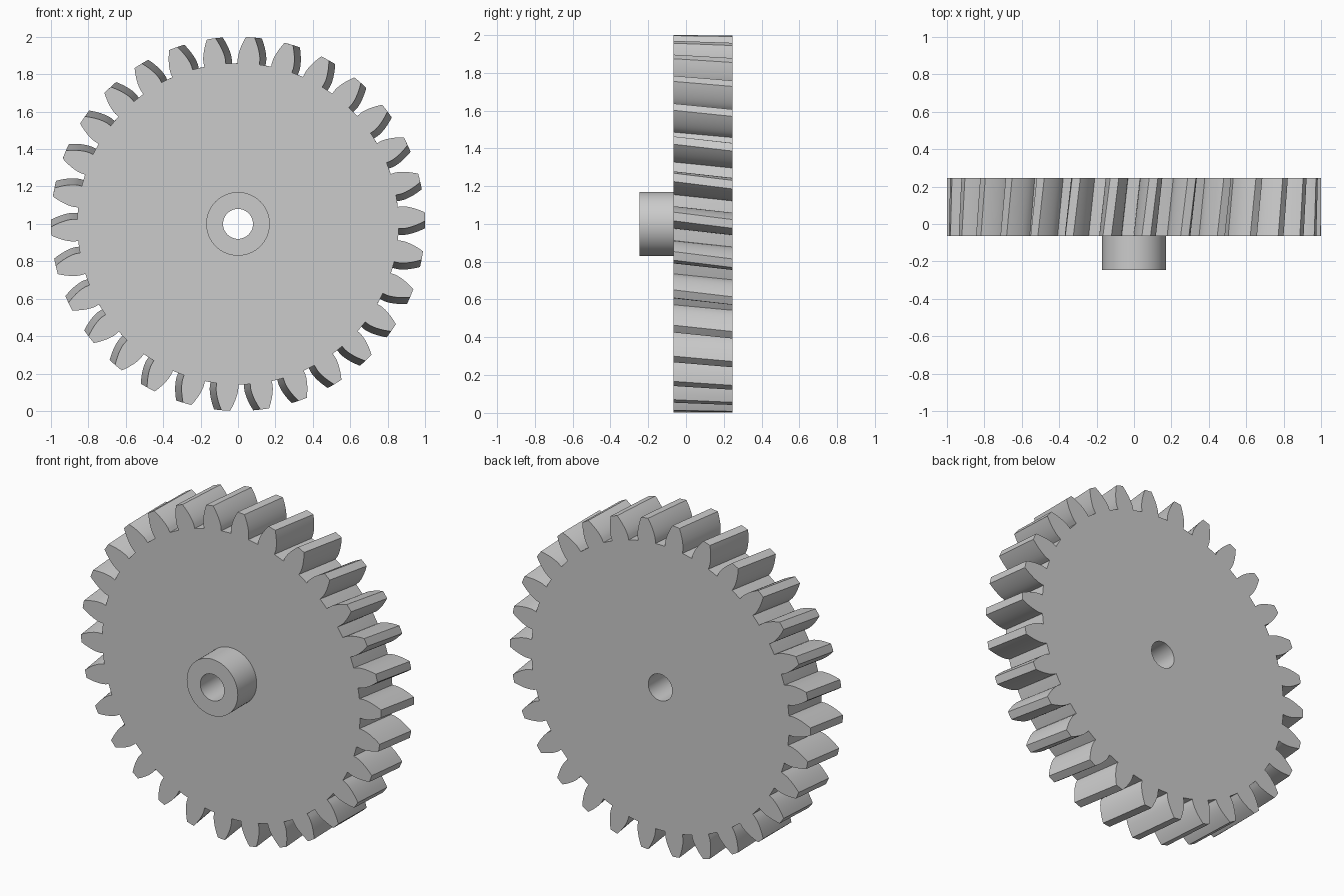
import bpy, bmesh
from math import sin, cos, tan, acos, pi, radians, sqrt

if "Cube" in bpy.data.objects:
    bpy.data.objects.remove(bpy.data.objects["Cube"])

TEETH, MODULE = 30, 0.0625
PITCH_R, TIP_R, ROOT_R = 0.9375, 1.0, 0.859
BASE_R = PITCH_R * cos(radians(20))
FACE_FRONT, FACE_BACK, HUB_FRONT = -0.065, 0.245, -0.245
HUB_R, BORE_R = 0.17, 0.08
PHASE_FRONT, PHASE_BACK = radians(2.25), 0.0


def inv(a):
    return tan(a) - a


def tooth_outline():
    """Polar points (radius, angle) around the whole gear."""
    half_base = pi / (2 * TEETH) + inv(radians(20))
    flank = [(ROOT_R, half_base)]
    for i in range(9):
        r = BASE_R + (TIP_R - BASE_R) * i / 8
        flank.append((r, half_base - inv(acos(BASE_R / r))))
    tip_half = flank[-1][1]
    pts = []
    for t in range(TEETH):
        c = 2 * pi * t / TEETH
        pts += [(r, c - a) for r, a in flank]
        pts.append((TIP_R, c))
        pts += [(r, c + a) for r, a in reversed(flank)]
        pts.append((ROOT_R, c + pi / TEETH))
    return pts


def circle(r, n=64):
    return [(r, 2 * pi * i / n) for i in range(n)]


def make_ring(name, outer, inner, y0, y1, ph0=0.0, ph1=0.0, steps=1):
    """Extrude an outline with a round hole along y, twisting from ph0 to ph1."""
    bm = bmesh.new()

    def walls(profile, n, p0, p1):
        loops = []
        for s in range(n + 1):
            f = s / n
            y, p = y0 + (y1 - y0) * f, p0 + (p1 - p0) * f
            loops.append([bm.verts.new((r * cos(a + p), y, 1 + r * sin(a + p)))
                          for r, a in profile])
        m = len(profile)
        for lo, hi in zip(loops, loops[1:]):
            for i in range(m):
                j = (i + 1) % m
                bm.faces.new((lo[i], lo[j], hi[j], hi[i]))
        return loops[0], loops[-1]

    outs = walls(outer, steps, ph0, ph1)
    ins = walls(inner, 1, 0, 0)
    # flat end caps with the bore left open
    for o, i in zip(outs, ins):
        edges = [bm.edges.get((l[k - 1], l[k])) for l in (o, i) for k in range(len(l))]
        bmesh.ops.triangle_fill(bm, edges=edges, use_beauty=True, use_dissolve=False)
    bmesh.ops.recalc_face_normals(bm, faces=bm.faces)
    me = bpy.data.meshes.new(name)
    bm.to_mesh(me)
    bm.free()
    ob = bpy.data.objects.new(name, me)
    bpy.context.collection.objects.link(ob)
    bpy.ops.object.select_all(action='DESELECT')
    ob.select_set(True)
    bpy.context.view_layer.objects.active = ob
    bpy.ops.object.shade_smooth_by_angle(angle=radians(25))
    return ob


# helical toothed wheel
make_ring("gear_wheel", tooth_outline(), circle(BORE_R),
          FACE_FRONT, FACE_BACK, PHASE_FRONT, PHASE_BACK, steps=4)
# hub collar on the front
make_ring("hub", circle(HUB_R), circle(BORE_R), HUB_FRONT, FACE_FRONT)
